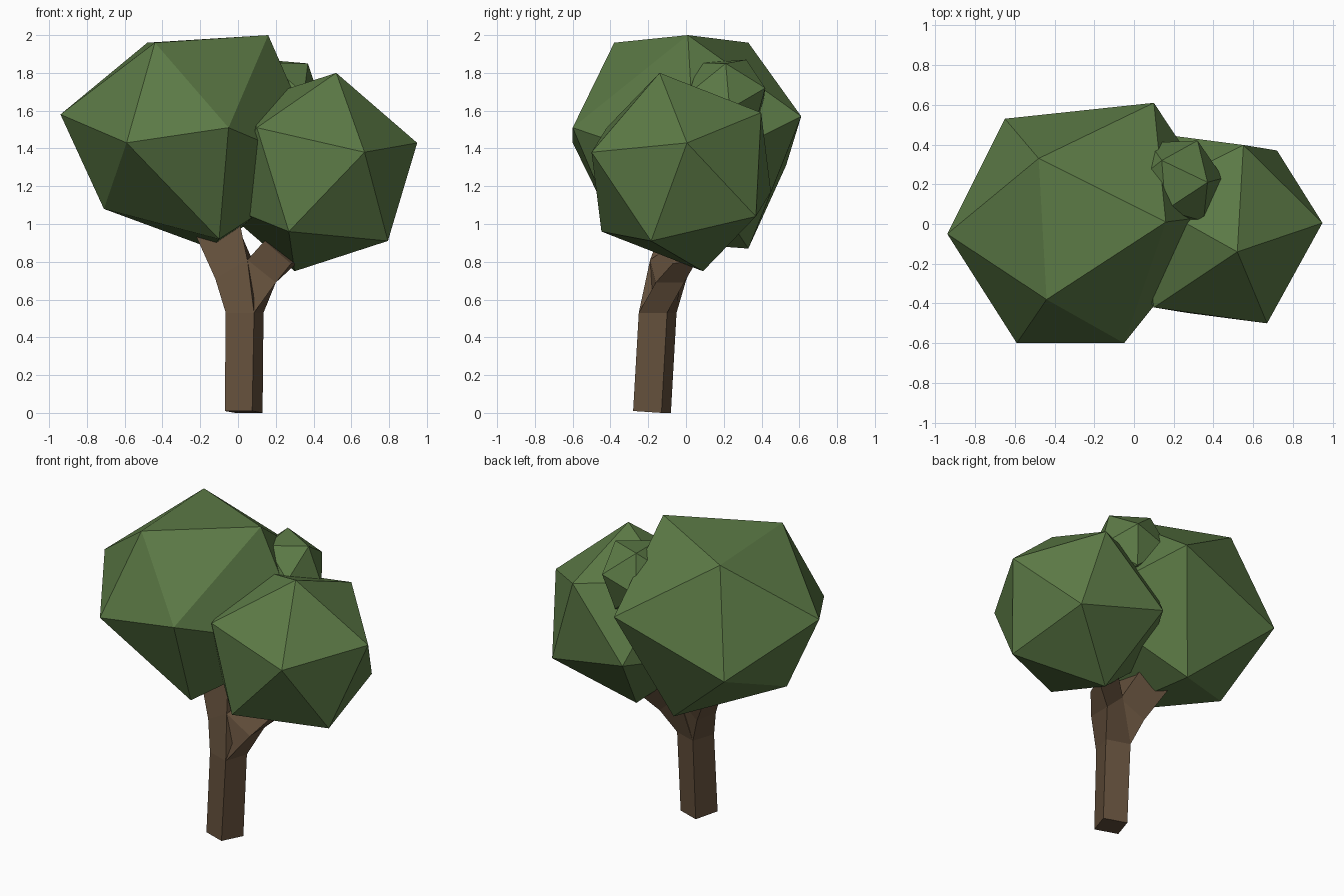
import bpy, bmesh
from mathutils import Vector

if "Cube" in bpy.data.objects:
    bpy.data.objects.remove(bpy.data.objects["Cube"])

PHI = (1 + 5 ** 0.5) / 2


def material(name, rgb):
    m = bpy.data.materials.new(name)
    m.diffuse_color = (*rgb, 1)
    m.use_nodes = True
    m.node_tree.nodes["Principled BSDF"].inputs["Base Color"].default_value = m.diffuse_color
    return m


LEAF = material("leaf_green", (0.107, 0.195, 0.061))
BARK = material("bark_brown", (0.127, 0.08, 0.045))


def finish(bm, name, mat):
    bmesh.ops.recalc_face_normals(bm, faces=bm.faces)
    me = bpy.data.meshes.new(name)
    bm.to_mesh(me)
    bm.free()
    me.materials.append(mat)
    ob = bpy.data.objects.new(name, me)
    bpy.context.collection.objects.link(ob)
    return ob


def hull(name, points):
    """Faceted foliage clump wrapped around its corner points."""
    bm = bmesh.new()
    for p in points:
        bm.verts.new(p)
    bmesh.ops.convex_hull(bm, input=bm.verts)
    return finish(bm, name, LEAF)


def icosahedron(name, centre, *corners):
    """Regular icosahedron from its centre and one of its triangles."""
    c = Vector(centre)
    u, v, w = (Vector(p) - c for p in corners)
    half = [u, v, w, (u + v) / PHI - w, (v + w) / PHI - u, (w + u) / PHI - v]
    return hull(name, [c + s * p for p in half for s in (1, -1)])


def loft(bm, rings, cap_start=False, cap_end=False):
    """Skin four-cornered rings into a limb."""
    loops = [[bm.verts.new(p) for p in r] for r in rings]
    for lo, hi in zip(loops, loops[1:]):
        for i in range(4):
            j = (i + 1) % 4
            bm.faces.new((lo[i], lo[j], hi[j], hi[i]))
    if cap_start:
        bm.faces.new(loops[0][::-1])
    if cap_end:
        bm.faces.new(loops[-1])


# Large, slightly irregular foliage clump: top, middle and bottom corners
hull("large_foliage", [
    (-0.44, -0.38, 1.96), (0.16, 0.01, 2.00), (-0.48, 0.33, 1.96),
    (-0.94, -0.05, 1.58), (-0.59, -0.60, 1.43), (-0.05, -0.60, 1.51),
    (0.47, 0.05, 1.29), (0.10, 0.61, 1.57), (-0.65, 0.53, 1.31),
    (-0.71, -0.04, 1.08), (-0.10, -0.35, 0.92), (-0.14, 0.33, 0.87)])

# Regular side clump and the little one at the back
icosahedron("side_foliage", (0.41, -0.025, 1.275),
            (0.52, -0.14, 1.80), (0.10, -0.42, 1.51), (0.67, -0.50, 1.38))
icosahedron("small_foliage", (0.214, 0.212, 1.667),
            (0.37, 0.21, 1.85), (0.14, 0.32, 1.87), (0.32, 0.42, 1.72))

# Trunk with a square section, forking into two branches
base = [(-0.07, -0.23, 0.01), (0.075, -0.28, 0.01), (0.13, -0.13, 0), (-0.015, -0.08, 0)]
fork = [(-0.065, -0.20, 0.53), (0.085, -0.25, 0.53), (0.135, -0.10, 0.53), (-0.015, -0.05, 0.53)]
left = [[(-0.12, -0.14, 0.71), (0.05, -0.19, 0.81), (0.08, -0.03, 0.80), (-0.08, 0.0, 0.70)],
        [(-0.26, -0.05, 1.02), (0.0, -0.10, 1.05), (-0.02, 0.08, 1.03), (-0.23, 0.10, 0.97)]]
right = [[(0.05, -0.19, 0.81), (0.20, -0.16, 0.69), (0.20, -0.01, 0.69), (0.07, -0.02, 0.81)],
         [(0.14, -0.05, 0.91), (0.28, -0.07, 0.79), (0.33, 0.06, 0.81), (0.21, 0.09, 0.91)]]
bm = bmesh.new()
loft(bm, [base, fork], cap_start=True)
loft(bm, [fork] + left, cap_end=True)
loft(bm, [fork] + right, cap_end=True)
bmesh.ops.remove_doubles(bm, verts=bm.verts, dist=0.0005)
finish(bm, "trunk", BARK)
